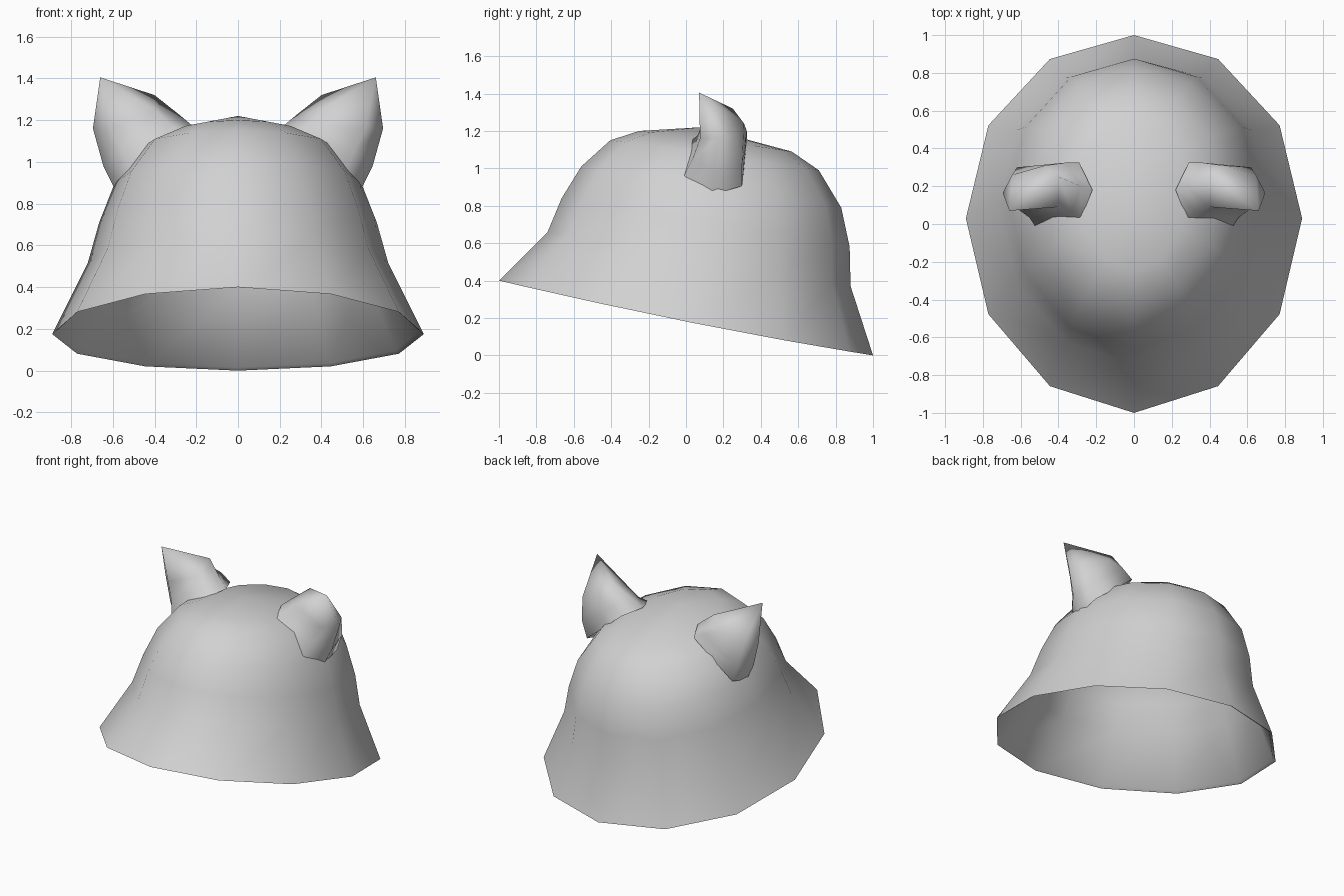
import bpy
import math

cube = bpy.data.objects.get("Cube")
if cube:
    bpy.data.objects.remove(cube, do_unlink=True)

SIDES = 12
GREY = (0.64, 0.64, 0.64, 1)

felt = bpy.data.materials.new("grey felt")
felt.use_nodes = True
felt.diffuse_color = GREY
felt.node_tree.nodes["Principled BSDF"].inputs["Base Color"].default_value = GREY


def loft(name, rings, tip, crease, flip=False):
    """Skin closed rings of equal length and close the end with a fan to the tip."""
    n = len(rings[0])
    verts = [p for ring in rings for p in ring] + [tip]
    faces = []
    for r in range(len(rings) - 1):
        for i in range(n):
            a, b = r * n + i, r * n + (i + 1) % n
            faces.append((a, b, b + n, a + n))
    last = (len(rings) - 1) * n
    faces += [(last + i, last + (i + 1) % n, len(verts) - 1) for i in range(n)]
    if flip:
        faces = [f[::-1] for f in faces]
    mesh = bpy.data.meshes.new(name)
    mesh.from_pydata(verts, [], faces)
    mesh.materials.append(felt)
    obj = bpy.data.objects.new(name, mesh)
    bpy.context.collection.objects.link(obj)
    bpy.ops.object.select_all(action="DESELECT")
    obj.select_set(True)
    bpy.context.view_layer.objects.active = obj
    bpy.ops.object.shade_smooth_by_angle(angle=math.radians(crease))


def oval(fy, fz, by, bz, half, sag):
    """Tilted oval ring from its front and back points and half width."""
    ring = []
    for i in range(SIDES):
        a = 2 * math.pi * i / SIDES
        t = (1 + math.sin(a)) / 2
        side = math.cos(a) ** 2
        ring.append((half * math.cos(a), fy + (by - fy) * t + 0.03 * side,
                     fz + (bz - fz) * t - sag * side))
    return ring


# Hat: front y, front z, back y, back z, half width, sag at the sides
profile = [
    (-1.0, 0.40, 1.0, 0.0, 0.89, 0.025),
    (-0.74, 0.66, 0.88, 0.37, 0.72, 0),
    (-0.665, 0.84, 0.875, 0.58, 0.665, 0),
    (-0.56, 1.01, 0.83, 0.79, 0.59, 0),
    (-0.405, 1.15, 0.71, 0.99, 0.46, 0),
    (-0.25, 1.20, 0.565, 1.09, 0.29, 0),
]
outer = [oval(*row) for row in profile]
loft("hat", outer, (0, 0.08, 1.22), 75)

# Lining: the same rings set inwards, starting from the rim
inner = []
for k, (fy, fz, by, bz, half, sag) in enumerate(profile):
    dz = 0.015 - 0.007 * k
    inner.append(oval(fy + 0.02, fz + dz, by - 0.02, bz + dz, half - 0.02, sag))
loft("lining", [outer[0]] + inner, (0, 0.08, 1.20), 60, flip=True)

# Ears: rings run top, back, back outer, outer, front outer, front inner
ear_rings = [
    [(0.22, 0.18, 1.175), (0.29, 0.325, 1.15), (0.58, 0.30, 0.905),
     (0.585, 0.14, 0.86), (0.52, -0.015, 0.95), (0.28, 0.03, 1.15)],
    [(0.28, 0.20, 1.225), (0.36, 0.325, 1.20), (0.62, 0.30, 1.02),
     (0.645, 0.15, 0.98), (0.555, 0.035, 1.05), (0.33, 0.065, 1.18)],
    [(0.40, 0.25, 1.32), (0.47, 0.31, 1.24), (0.645, 0.26, 1.17),
     (0.695, 0.165, 1.16), (0.61, 0.075, 1.16), (0.40, 0.09, 1.25)],
]
for name, s in (("left_ear", 1), ("right_ear", -1)):
    sided = [[(s * x, y, z) for x, y, z in ring] for ring in ear_rings]
    loft(name, sided, (s * 0.66, 0.07, 1.405), 80, flip=s > 0)
